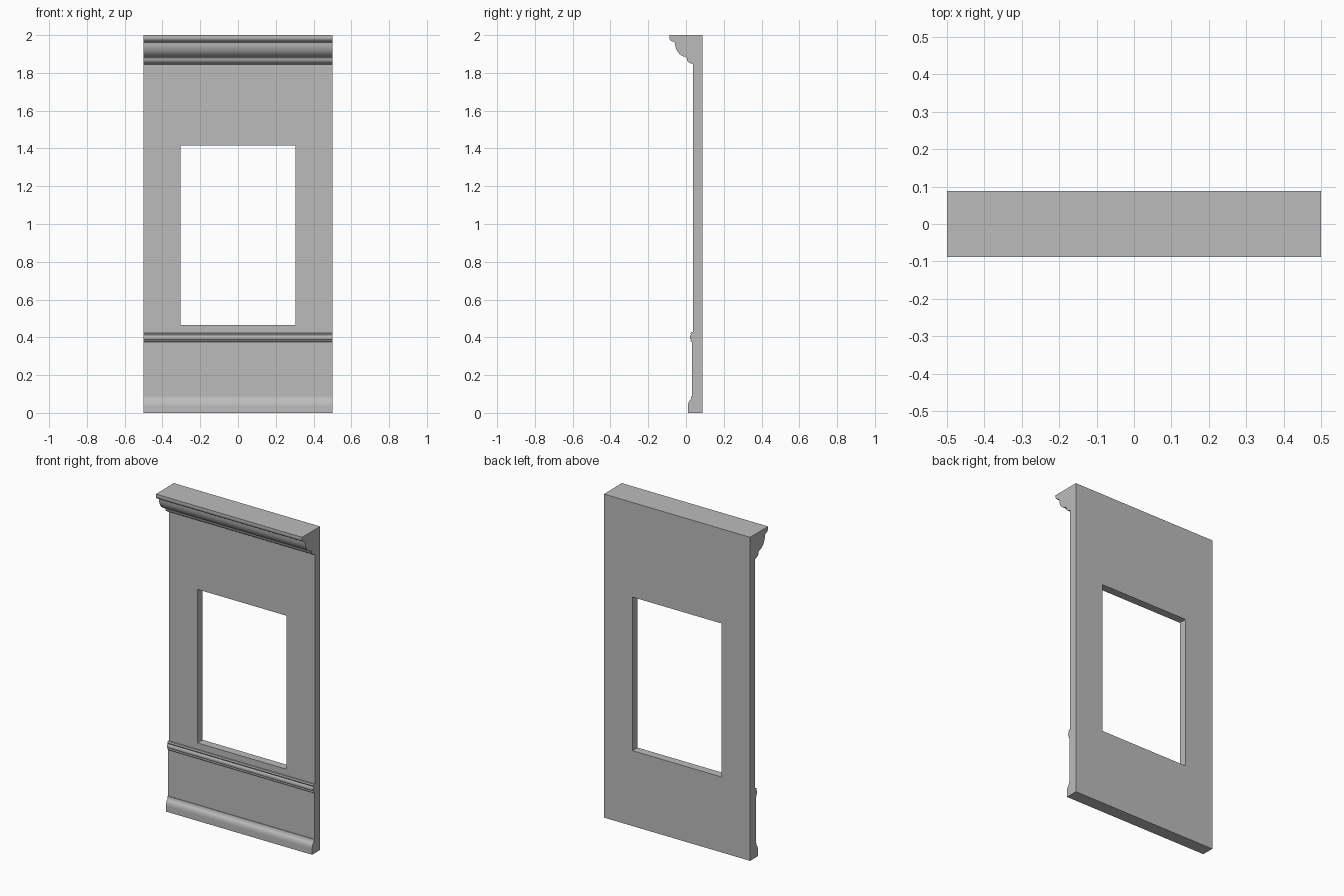
import bpy
import bmesh
import math

default = bpy.data.objects.get("Cube")
if default:
    bpy.data.objects.remove(default, do_unlink=True)

HALF = 0.5        # half width of the panel
BACK = 0.088      # back plane
FRONT = 0.038     # upper wall plane
DADO = 0.032      # lower wall plane

grey = bpy.data.materials.new("plaster grey")
grey.use_nodes = True
colour = (0.5, 0.5, 0.5, 1)
grey.diffuse_color = colour
grey.node_tree.nodes["Principled BSDF"].inputs["Base Color"].default_value = colour


def finish(name, bm, smooth=False):
    bmesh.ops.recalc_face_normals(bm, faces=bm.faces)
    mesh = bpy.data.meshes.new(name)
    bm.to_mesh(mesh)
    bm.free()
    mesh.materials.append(grey)
    obj = bpy.data.objects.new(name, mesh)
    bpy.context.collection.objects.link(obj)
    if smooth:
        bpy.ops.object.select_all(action="DESELECT")
        obj.select_set(True)
        bpy.context.view_layer.objects.active = obj
        bpy.ops.object.shade_smooth_by_angle(angle=math.radians(40))
    return obj


def arc(y, z, ry, rz, start, end, steps=6):
    """Points on an elliptical arc in the side profile, angles in degrees."""
    angles = [math.radians(start + (end - start) * i / steps) for i in range(steps + 1)]
    return [(y + ry * math.cos(a), z + rz * math.sin(a)) for a in angles]


def moulding(name, profile):
    """Sweep a closed (y, z) profile across the width."""
    bm = bmesh.new()
    face = bm.faces.new([bm.verts.new((-HALF, y, z)) for y, z in profile])
    swept = bmesh.ops.extrude_face_region(bm, geom=[face])["geom"]
    verts = [v for v in swept if isinstance(v, bmesh.types.BMVert)]
    bmesh.ops.translate(bm, verts=verts, vec=(2 * HALF, 0, 0))
    return finish(name, bm, smooth=True)


def wall_with_window(half, bottom, top):
    """Wall slab with a rectangular opening through it."""
    bm = bmesh.new()

    def loop(w, low, high):
        corners = ((-w, low), (w, low), (w, high), (-w, high))
        return [bm.verts.new((x, FRONT, z)) for x, z in corners]

    outer, inner = loop(HALF, 0, 2), loop(half, bottom, top)
    ring = [bm.faces.new((outer[i], outer[(i + 1) % 4], inner[(i + 1) % 4], inner[i]))
            for i in range(4)]
    swept = bmesh.ops.extrude_face_region(bm, geom=ring)["geom"]
    verts = [v for v in swept if isinstance(v, bmesh.types.BMVert)]
    bmesh.ops.translate(bm, verts=verts, vec=(0, BACK - FRONT, 0))
    return finish("wall", bm)


wall_with_window(0.304, 0.466, 1.415)

# Crown: top fillet, small ovolo, large cove, lower bead
crown = [(FRONT, 2), (-0.088, 2), (-0.088, 1.985)]
crown += arc(-0.062, 1.985, 0.026, 0.02, 180, 260)
crown += [(-0.06, 1.96)]
crown += arc(0.0, 1.96, 0.058, 0.075, 180, 265, 8)
crown += [(0.002, 1.88)]
crown += arc(0.03, 1.878, 0.026, 0.028, 180, 270)
crown += [(FRONT, 1.845)]
moulding("crown_moulding", crown)

# Thin dado below the rail
moulding("dado_panel", [(FRONT, 0), (DADO, 0), (DADO, 0.4), (FRONT, 0.4)])

# Chair rail: rounded bead with small fillets
rail = [(FRONT, 0.427), (0.028, 0.427), (0.024, 0.42)]
rail += arc(0.027, 0.4, 0.007, 0.013, 90, 270, 8)
rail += [(0.024, 0.38), (0.028, 0.375), (FRONT, 0.375)]
moulding("chair_rail", rail)

# Baseboard: plinth with a sweeping upper curve and a cap step
base = [(FRONT, 0), (0.01, 0), (0.01, 0.035)]
base += arc(0.028, 0.035, 0.018, 0.035, 175, 110)
base += [(0.026, 0.075), (0.028, 0.088), (FRONT, 0.088)]
moulding("baseboard", base)
